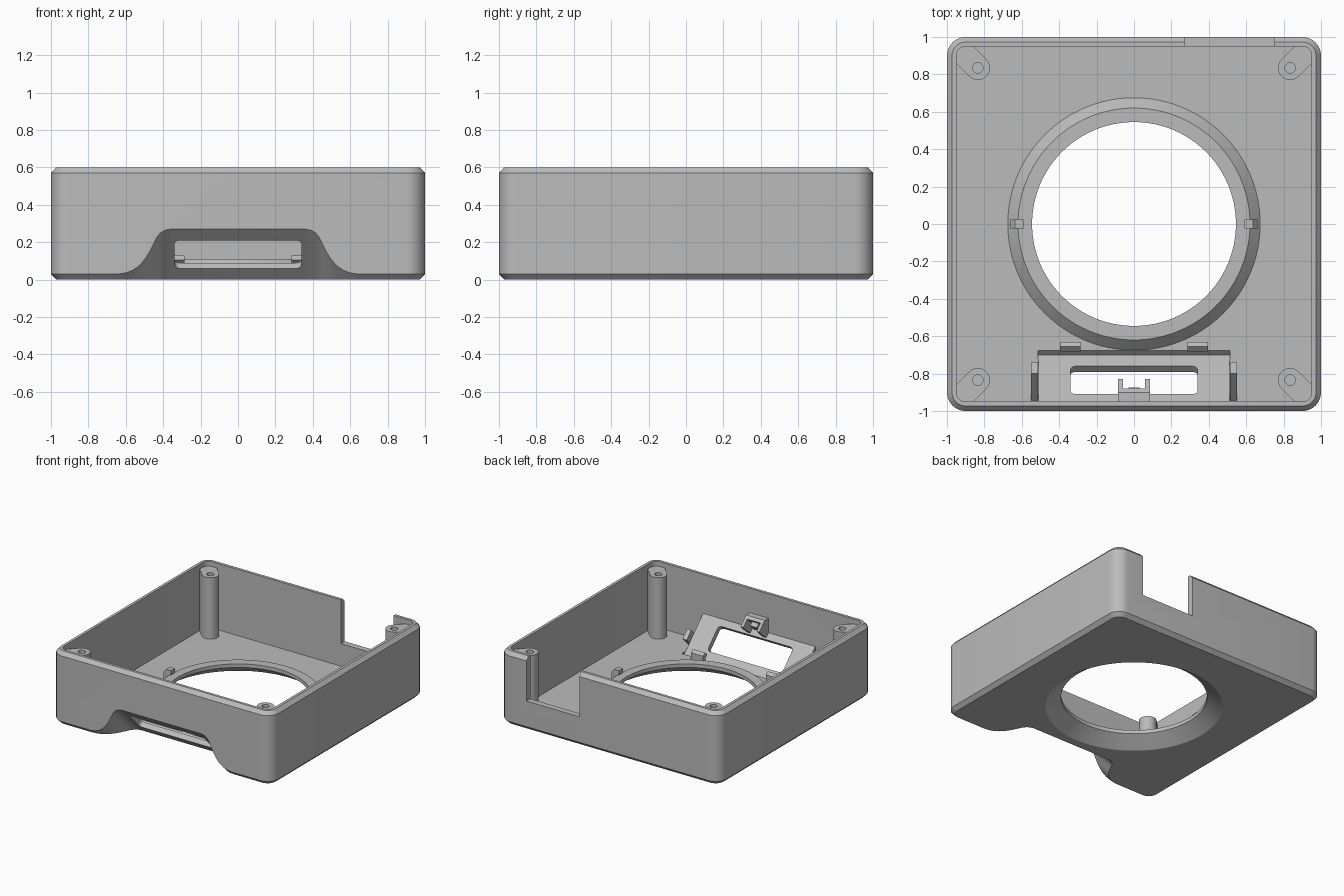
import bpy
import bmesh
from math import cos, sin, pi, radians
from mathutils import Vector

cube = bpy.data.objects.get("Cube")
if cube:
    bpy.data.objects.remove(cube, do_unlink=True)

grey = bpy.data.materials.new("matte_grey")
grey.use_nodes = True
grey.diffuse_color = (0.5, 0.5, 0.5, 1)
grey.node_tree.nodes["Principled BSDF"].inputs["Base Color"].default_value = (0.5, 0.5, 0.5, 1)


def finish(name, bm):
    bmesh.ops.recalc_face_normals(bm, faces=bm.faces)
    mesh = bpy.data.meshes.new(name)
    bm.to_mesh(mesh)
    bm.free()
    mesh.materials.append(grey)
    ob = bpy.data.objects.new(name, mesh)
    bpy.context.collection.objects.link(ob)
    return ob


def loft(name, rings):
    """Bridge rings of equal length and cap both ends."""
    bm = bmesh.new()
    loops = [[bm.verts.new(p) for p in ring] for ring in rings]
    for a, b in zip(loops, loops[1:]):
        for i in range(len(a)):
            j = (i + 1) % len(a)
            bm.faces.new((a[i], a[j], b[j], b[i]))
    bm.faces.new(loops[0])
    bm.faces.new(loops[-1])
    return finish(name, bm)


def prism(name, pts, offset):
    base = [Vector(p) for p in pts]
    return loft(name, [base, [p + Vector(offset) for p in base]])


def prism_x(name, x0, x1, yz):
    return prism(name, [(x0, y, z) for y, z in yz], (x1 - x0, 0, 0))


def lathe(name, profile, x=0, y=0, n=96):
    return loft(name, [[(x + r * cos(2 * pi * i / n), y + r * sin(2 * pi * i / n), z)
                        for i in range(n)] for r, z in profile])


def rounded(hx, hy, r, n=8):
    pts = []
    for k, (sx, sy) in enumerate(((1, 1), (-1, 1), (-1, -1), (1, -1))):
        for i in range(n + 1):
            a = pi / 2 * (k + i / n)
            pts.append((sx * (hx - r) + r * cos(a), sy * (hy - r) + r * sin(a)))
    return pts


def boolean(ob, tool, op):
    tool.hide_render = True
    mod = ob.modifiers.new(op.lower(), "BOOLEAN")
    mod.operation, mod.solver, mod.object = op, "EXACT", tool
    bpy.context.view_layer.objects.active = ob
    bpy.ops.object.modifier_apply(modifier=mod.name)
    bpy.data.objects.remove(tool, do_unlink=True)


def smooth(ob):
    bpy.ops.object.select_all(action="DESELECT")
    ob.select_set(True)
    bpy.context.view_layer.objects.active = ob
    bpy.ops.object.shade_smooth_by_angle(angle=radians(30))


FLOOR = 0.055

# Open tray with chamfered rims
levels = ((0.03, 0), (0, 0.03), (0, 0.57), (0.027, 0.6), (0.05, 0.6), (0.05, FLOOR))
case = loft("case", [[(x, y, z) for x, y in rounded(1 - d, 1 - d, 0.1 - d)]
                     for d, z in levels])

# Raised funnel ring and sloped window panel
boolean(case, lathe("ring", ((0.70, 0.03), (0.62, 0.11))), "UNION")
boolean(case, prism_x("panel", -0.51, 0.51,
                      ((-0.70, 0.03), (-0.965, 0.295), (-0.965, 0.02), (-0.72, 0.02))), "UNION")
boolean(case, lathe("bore", ((0.729, -0.05), (0.66, 0), (0.545, 0.08), (0.545, 0.2))),
        "DIFFERENCE")

# Seat cut at the foot of the panel
boolean(case, prism_x("seat_cut", -0.512, 0.512,
                      ((-0.70, 0.03), (-0.65, 0.08), (-0.70, 0.13), (-0.75, 0.08))), "DIFFERENCE")

# Bell-shaped recess swept down at 45 degrees under the front
half = [(0.36, 0.27), (0.39, 0.265), (0.415, 0.25), (0.435, 0.225), (0.455, 0.185), (0.475, 0.145),
        (0.50, 0.106), (0.53, 0.073), (0.565, 0.049), (0.60, 0.036), (0.635, 0.031), (0.645, 0)]
bell = [(-x, z) for x, z in reversed(half)] + half
bell = [(-0.645, -0.5)] + bell + [(0.645, -0.5)]
boolean(case, prism("recess", [(x, -1.2, z + 0.2) for x, z in bell], (0, 0.65, -0.65)),
        "DIFFERENCE")

# Rounded window through the panel, square to its slope
k = 0.5 ** 0.5
window = [(u, -0.85 - v * k - 0.08, 0.15 + v * k - 0.08) for u, v in rounded(0.34, 0.106, 0.03)]
boolean(case, prism("window", window, (0, 0.16, 0.16)), "DIFFERENCE")

# Cable notch in the back wall
boolean(case, prism("notch", [(0.27, 0.92, 0.24), (0.75, 0.92, 0.24),
                              (0.75, 1.1, 0.24), (0.27, 1.1, 0.24)], (0, 0, 0.5)), "DIFFERENCE")
smooth(case)

# Corner screw posts joined to the walls
C, R = 0.835, 0.065
for sx, side in ((1, "left"), (-1, "right")):
    for sy, end in ((1, "back"), (-1, "front")):
        outline = [(C + R * cos(radians(a)), C + R * sin(radians(a))) for a in range(135, 316, 12)]
        outline += [(0.96, 0.868), (0.96, 0.93), (0.93, 0.96), (0.868, 0.96)]
        post = prism(f"{end}_{side}_post", [(sx * x, sy * y, 0.04) for x, y in outline],
                     (0, 0, 0.52))
        boolean(post, lathe("screw_hole", ((0.028, 0.25), (0.028, 0.7)), sx * C, sy * C, 24),
                "DIFFERENCE")
        smooth(post)

    # Hooks on the ring, catches at the panel foot, tilted side guides
    prism(f"{side}_ring_hook", [(sx * x, -0.025, z) for x, z in
                                ((0.66, 0.05), (0.66, 0.13), (0.635, 0.16), (0.59, 0.16),
                                 (0.59, 0.125), (0.62, 0.11), (0.62, 0.05))], (0, 0.05, 0))
    prism_x(f"{side}_foot_catch", sx * 0.285, sx * 0.395,
            ((-0.63, 0.04), (-0.63, 0.11), (-0.655, 0.13), (-0.682, 0.105),
             (-0.66, 0.085), (-0.66, 0.04)))
    prism_x(f"{side}_guide", sx * 0.512, sx * 0.55,
            ((-0.955, 0.045), (-0.80, 0.20), (-0.74, 0.14), (-0.835, 0.045)))

    # Arms of the upper clip
    prism_x(f"{side}_clip_arm", sx * 0.06, sx * 0.085,
            ((-0.96, 0.28), (-0.96, 0.40), (-0.90, 0.40), (-0.83, 0.33), (-0.87, 0.29),
             (-0.92, 0.25)))

# Upper clip bridge and its latch
prism_x("clip_bridge", -0.06, 0.06, ((-0.96, 0.37), (-0.96, 0.40), (-0.90, 0.40), (-0.88, 0.38),
                                     (-0.91, 0.35)))
prism_x("clip_latch", -0.03, 0.03, ((-0.96, 0.29), (-0.96, 0.36), (-0.90, 0.36), (-0.875, 0.335),
                                    (-0.92, 0.29)))
